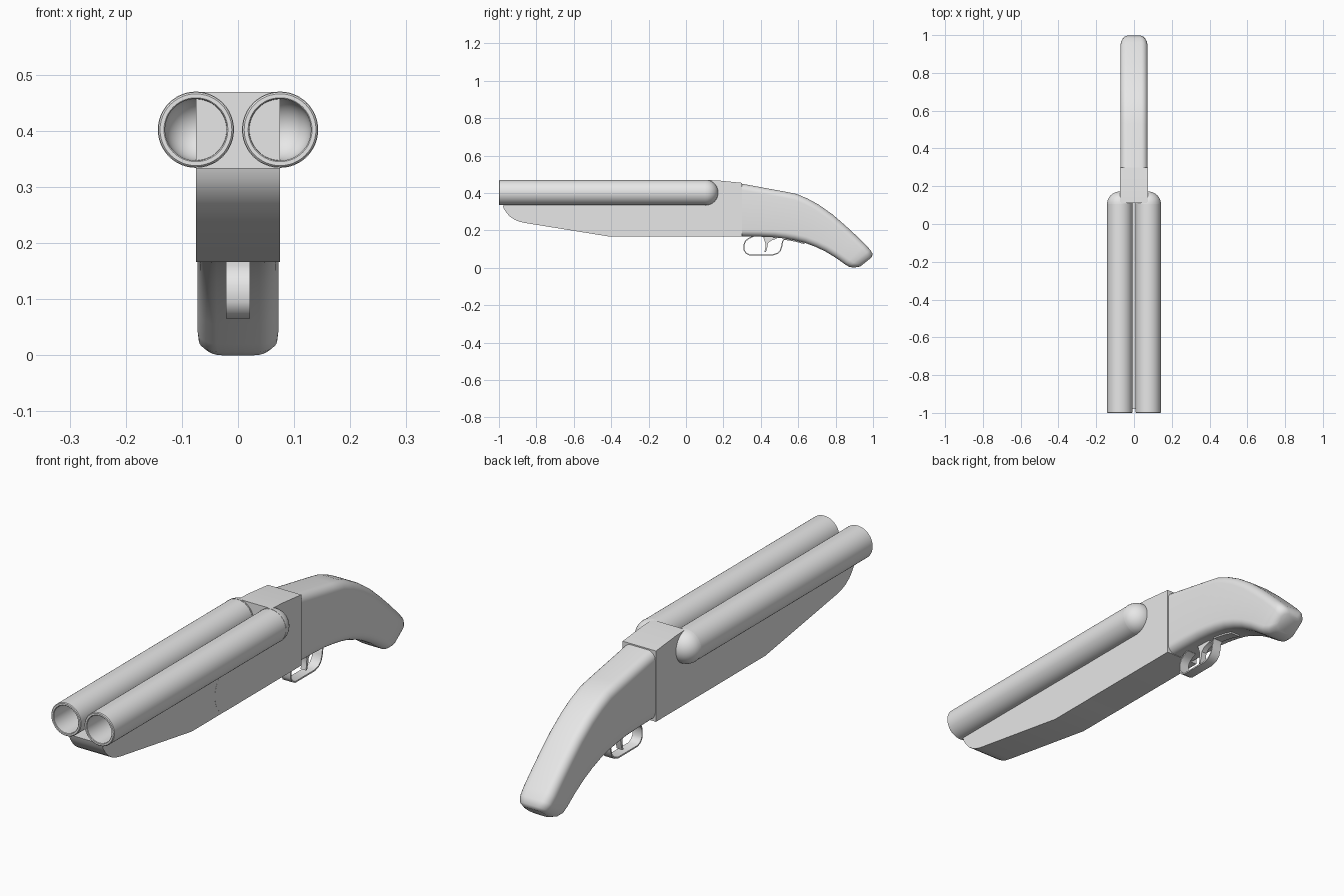
import bpy, bmesh, math
from mathutils import Vector

if "Cube" in bpy.data.objects:
    bpy.data.objects.remove(bpy.data.objects["Cube"])

grey = bpy.data.materials.new("plain grey")
grey.diffuse_color = (0.8, 0.8, 0.8, 1)
grey.use_nodes = True
grey.node_tree.nodes["Principled BSDF"].inputs["Base Color"].default_value = grey.diffuse_color


def finish(name, bm, angle=35):
    bmesh.ops.remove_doubles(bm, verts=bm.verts, dist=1e-5)
    bmesh.ops.recalc_face_normals(bm, faces=bm.faces)
    me = bpy.data.meshes.new(name)
    bm.to_mesh(me)
    bm.free()
    me.materials.append(grey)
    ob = bpy.data.objects.new(name, me)
    bpy.context.collection.objects.link(ob)
    bpy.ops.object.select_all(action='DESELECT')
    ob.select_set(True)
    bpy.context.view_layer.objects.active = ob
    bpy.ops.object.shade_smooth_by_angle(angle=math.radians(angle))
    return ob


def prism(name, profile, half):
    """Side profile of (y, z) points extruded across x."""
    bm = bmesh.new()
    left = [bm.verts.new((-half, y, z)) for y, z in profile]
    right = [bm.verts.new((half, y, z)) for y, z in profile]
    bm.faces.new(left)
    bm.faces.new(right[::-1])
    n = len(profile)
    for i in range(n):
        j = (i + 1) % n
        bm.faces.new((left[i], left[j], right[j], right[i]))
    return finish(name, bm)


def lathe(name, profile, x, z, steps=48):
    """Profile of (radius, y) points spun round a lengthwise axis."""
    bm = bmesh.new()
    vs = [bm.verts.new((x + r, y, z)) for r, y in profile]
    es = [bm.edges.new(p) for p in zip(vs, vs[1:])]
    bmesh.ops.spin(bm, geom=vs + es, cent=(x, 0, z), axis=(0, 1, 0),
                   angle=math.tau, steps=steps)
    return finish(name, bm)


def strip(name, path, half, thick):
    """Thin band following a (y, z) path."""
    pts = [Vector(p) for p in path]
    a, b = [], []
    for i, p in enumerate(pts):
        t = (pts[min(i + 1, len(pts) - 1)] - pts[max(i - 1, 0)]).normalized()
        n = Vector((-t.y, t.x)) * thick / 2
        a.append(p + n)
        b.append(p - n)
    return prism(name, a + b[::-1], half)


# Barrels: hollow tubes with a bevelled rim and rounded bottom
R, BORE, END = 0.067, 0.055, 0.105
quarter = [math.pi / 2 * i / 10 for i in range(11)]
bore_end = [(BORE * math.cos(t), END + BORE * math.sin(t)) for t in quarter]
barrel_profile = [(R, END), (R, -0.997), (R - 0.003, -1.0), (BORE + 0.002, -1.0),
                  (BORE, -0.998)] + bore_end
dome_profile = [(R + 0.001) * 0, END], 
dome_profile = [(R - 0.004, END)] + [((R + 0.001) * math.cos(t), END + R * math.sin(t))
                                     for t in quarter]
for side, x in (("left", -0.075), ("right", 0.075)):
    lathe(side + "_barrel", barrel_profile, x, 0.402)
    lathe(side + "_barrel_dome", dome_profile, x, 0.402)

# Receiver with a half-round front, and the forend cut to meet it
arc = [(-0.19 - 0.065 * math.sin(math.pi * i / 20),
        0.25 + 0.084 * math.cos(math.pi * i / 20)) for i in range(21)]
prism("receiver", arc + [(0.30, 0.166), (0.30, 0.454), (0.17, 0.467),
                         (0.11, 0.469), (0.11, 0.334)], 0.075)
prism("forend", arc[::-1] + [(-0.98, 0.334), (-0.974, 0.315), (-0.96, 0.294),
                             (-0.942, 0.274), (-0.917, 0.257), (-0.89, 0.246),
                             (-0.863, 0.24), (-0.404, 0.166)], 0.0745)

# Stock: rounded sections (top y, top z, bottom y, bottom z, half width)
sections = [(0.30, 0.449, 0.30, 0.168, 0.072), (0.42, 0.427, 0.40, 0.166, 0.072),
            (0.53, 0.407, 0.47, 0.163, 0.072), (0.59, 0.395, 0.527, 0.156, 0.072),
            (0.65, 0.370, 0.58, 0.147, 0.072), (0.71, 0.337, 0.634, 0.134, 0.072),
            (0.785, 0.284, 0.69, 0.113, 0.072), (0.853, 0.225, 0.74, 0.090, 0.072),
            (0.91, 0.172, 0.797, 0.056, 0.072), (0.96, 0.123, 0.848, 0.020, 0.072),
            (0.985, 0.096, 0.870, 0.006, 0.070), (0.998, 0.074, 0.896, 0.0, 0.062),
            (0.993, 0.056, 0.932, 0.007, 0.045)]
bm = bmesh.new()
rings = []
for ty, tz, by, bz, w in sections:
    top, bot = Vector((0, ty, tz)), Vector((0, by, bz))
    mid, up = (top + bot) / 2, (top - bot).normalized()
    h = (top - bot).length / 2
    r = min(0.034, h * 0.7, w * 0.7)
    ring = []
    for k, (sx, sz) in enumerate(((1, 1), (-1, 1), (-1, -1), (1, -1))):
        for i in range(7):
            t = math.pi / 2 * (k + i / 6)
            ring.append(bm.verts.new(
                mid + Vector((sx * (w - r) + r * math.cos(t), 0, 0))
                + up * (sz * (h - r) + r * math.sin(t))))
    rings.append(ring)
for a, b in zip(rings, rings[1:]):
    for i in range(len(a)):
        j = (i + 1) % len(a)
        bm.faces.new((a[i], a[j], b[j], b[i]))
bm.faces.new(rings[0])
bm.faces.new(rings[-1])
finish("stock", bm, 50)

# Trigger guard with its tang, and the trigger
strip("trigger_guard", [(0.36, 0.168), (0.335, 0.157), (0.318, 0.143), (0.311, 0.125),
                        (0.311, 0.095), (0.320, 0.079), (0.338, 0.069), (0.465, 0.069),
                        (0.490, 0.077), (0.505, 0.093), (0.512, 0.115), (0.516, 0.140),
                        (0.525, 0.152), (0.55, 0.149), (0.59, 0.141), (0.634, 0.129)],
      0.021, 0.006)
prism("trigger", [(0.412, 0.17), (0.418, 0.150), (0.425, 0.128), (0.424, 0.105),
                  (0.419, 0.083), (0.427, 0.083), (0.434, 0.105), (0.438, 0.130),
                  (0.455, 0.146), (0.485, 0.155), (0.485, 0.17)], 0.012)
